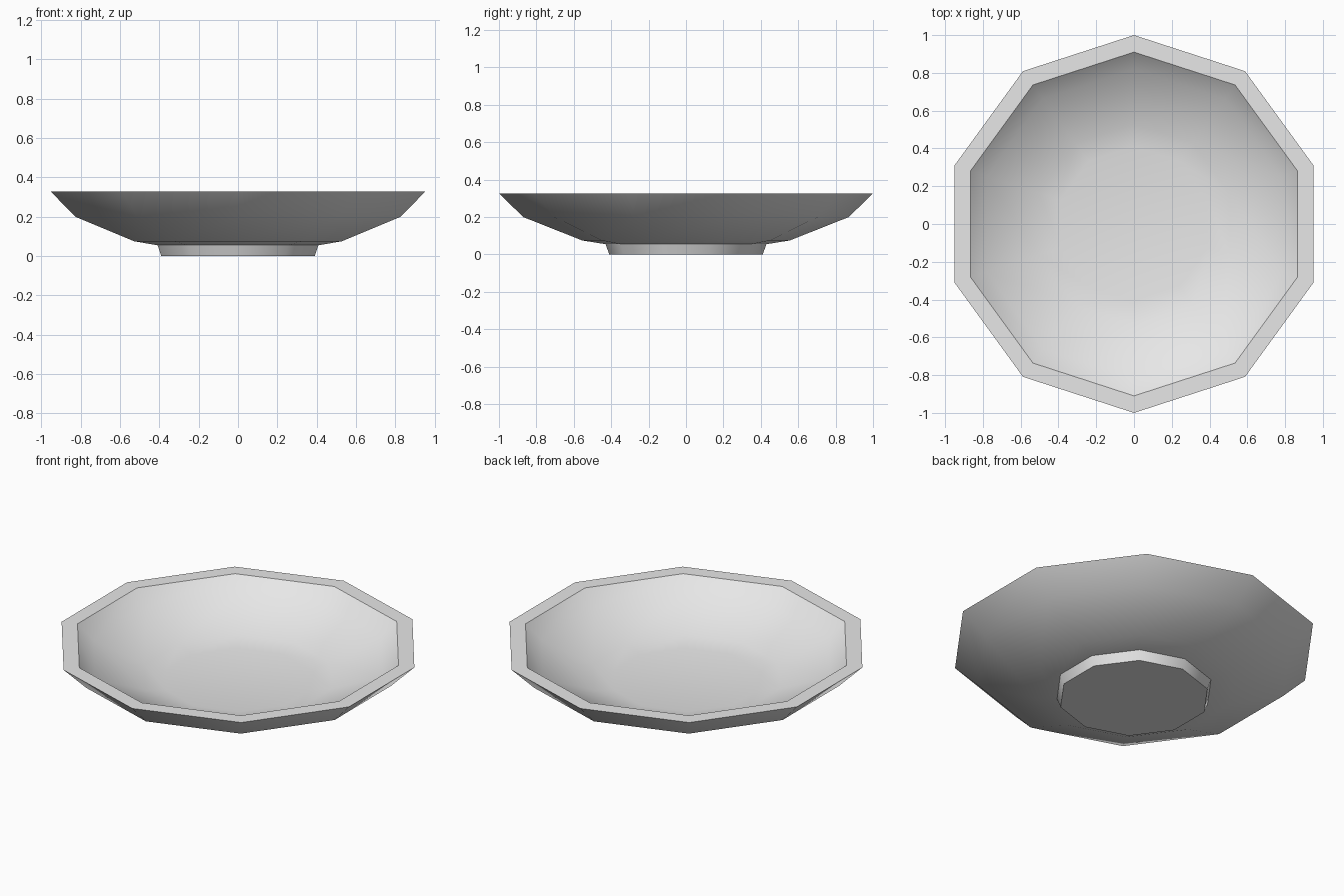
import bpy
import bmesh
from math import cos, sin, pi

SIDES = 10

cube = bpy.data.objects.get("Cube")
if cube:
    bpy.data.objects.remove(cube, do_unlink=True)

glaze = bpy.data.materials.new("pale_grey")
glaze.use_nodes = True
colour = (0.8, 0.8, 0.8, 1)
glaze.diffuse_color = colour
glaze.node_tree.nodes["Principled BSDF"].inputs["Base Color"].default_value = colour


def lathe(name, profile, sharp, cap_start=True, cap_end=True):
    """Spin (radius, height) points into a ten-sided smooth shell.
    Rings listed in sharp keep a hard edge."""
    bm = bmesh.new()
    rings = []
    for r, z in profile:
        angles = [pi / 2 + 2 * pi * i / SIDES for i in range(SIDES)]
        rings.append([bm.verts.new((r * cos(a), r * sin(a), z)) for a in angles])
    for low, high in zip(rings, rings[1:]):
        for i in range(SIDES):
            j = (i + 1) % SIDES
            bm.faces.new((low[i], low[j], high[j], high[i]))
    if cap_start:
        bm.faces.new(rings[0][::-1])
    if cap_end:
        bm.faces.new(rings[-1])
    for face in bm.faces:
        face.smooth = True
    for k in sharp:
        for i in range(SIDES):
            bm.edges.get((rings[k][i], rings[k][(i + 1) % SIDES])).smooth = False
    mesh = bpy.data.meshes.new(name)
    bm.to_mesh(mesh)
    bm.free()
    mesh.materials.append(glaze)
    obj = bpy.data.objects.new(name, mesh)
    bpy.context.collection.objects.link(obj)
    return obj


# Shallow dish: underside, flat rim, then the hollow inside
lathe("dish", [(0.43, 0.055), (0.555, 0.075), (0.87, 0.2), (1.0, 0.327),
               (0.91, 0.327), (0.82, 0.245), (0.53, 0.135), (0.41, 0.115)],
      sharp=(0, 3, 4))

# Foot, slightly narrower at the base
lathe("foot", [(0.41, 0), (0.43, 0.055)], sharp=(0, 1), cap_end=False)
